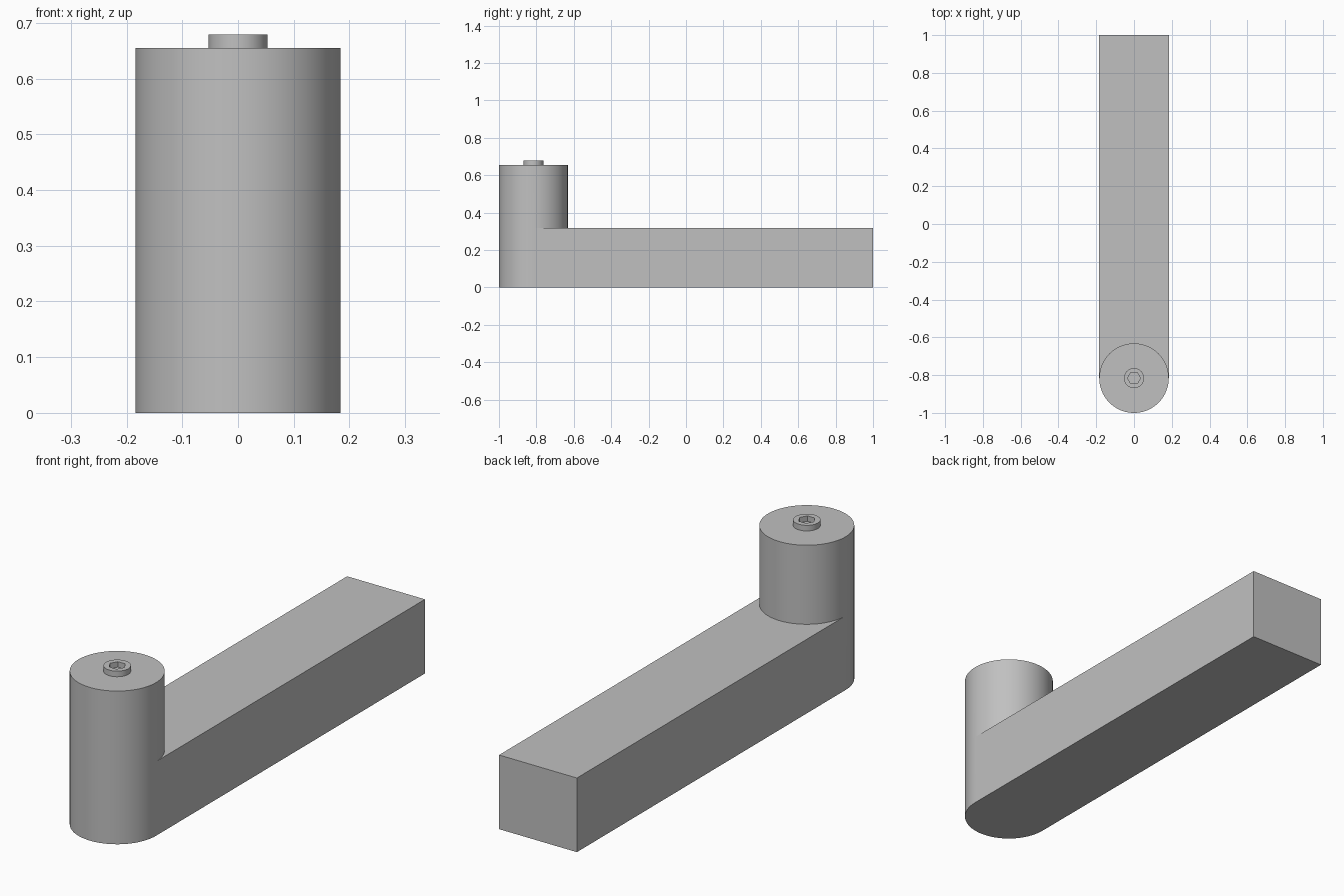
import bpy, bmesh, math

if "Cube" in bpy.data.objects:
    bpy.data.objects.remove(bpy.data.objects["Cube"])

R, CY = 0.184, -0.816          # post radius and centre
ARM_TOP, POST_TOP, BOSS_TOP = 0.317, 0.655, 0.679
BOSS_R, SOCKET_R, SOCKET_FLOOR = 0.053, 0.034, 0.655
N = 96

grey = bpy.data.materials.new("plain grey")
grey.diffuse_color = (0.53, 0.53, 0.53, 1)
grey.use_nodes = True
grey.node_tree.nodes["Principled BSDF"].inputs["Base Color"].default_value = grey.diffuse_color


def ring(bm, radius, z, n=N):
    return [bm.verts.new((radius * math.cos(2 * math.pi * i / n),
                          CY + radius * math.sin(2 * math.pi * i / n), z))
            for i in range(n)]


def wall(bm, low, high, indices=None):
    n = len(low)
    for i in (range(n) if indices is None else indices):
        j = (i + 1) % n
        bm.faces.new((low[i], low[j], high[j], high[i])).smooth = True


def finish(bm, name):
    bmesh.ops.recalc_face_normals(bm, faces=bm.faces[:])
    # keep every corner sharper than 30 degrees crisp
    for e in bm.edges:
        if len(e.link_faces) == 2 and e.calc_face_angle(0) > math.radians(30):
            e.smooth = False
    mesh = bpy.data.meshes.new(name)
    bm.to_mesh(mesh)
    bm.free()
    mesh.materials.append(grey)
    obj = bpy.data.objects.new(name, mesh)
    bpy.context.collection.objects.link(obj)


# Arm with a rounded front end, running up into the post as one body
bm = bmesh.new()
half = N // 2
front = [i % N for i in range(half, N + 1)]           # left round to right
middle, top = ring(bm, R, ARM_TOP), ring(bm, R, POST_TOP)
base = {i: bm.verts.new((middle[i].co.x, middle[i].co.y, 0)) for i in front}
wall(bm, middle, top)
for a, b in zip(front, front[1:]):
    bm.faces.new((base[a], base[b], middle[b], middle[a])).smooth = True
br, bl = (bm.verts.new((x, 1, 0)) for x in (R, -R))
tr, tl = (bm.verts.new((x, 1, ARM_TOP)) for x in (R, -R))
bm.faces.new([base[i] for i in front] + [br, bl])     # underside
bm.faces.new([tr, tl] + [middle[i] for i in range(half, -1, -1)])
bm.faces.new((base[0], br, tr, middle[0]))
bm.faces.new((bl, base[half], middle[half], tl))
bm.faces.new((br, bl, tl, tr))
bm.faces.new(top)
finish(bm, "arm_and_post")

# Small boss with a hexagonal socket
bm = bmesh.new()
n = 48
low, high = ring(bm, BOSS_R, POST_TOP, n), ring(bm, BOSS_R, BOSS_TOP, n)
hex_top = ring(bm, SOCKET_R, BOSS_TOP, 6)
hex_low = ring(bm, SOCKET_R, SOCKET_FLOOR + 0.001, 6)
wall(bm, low, high)
wall(bm, hex_low, hex_top)
step = n // 6
for k in range(6):                                    # rim around the socket
    arc = [high[(k * step + i) % n] for i in range(step + 1)]
    bm.faces.new(arc + [hex_top[(k + 1) % 6], hex_top[k]])
bm.faces.new(hex_low)
bm.faces.new(low)
finish(bm, "socket_boss")
